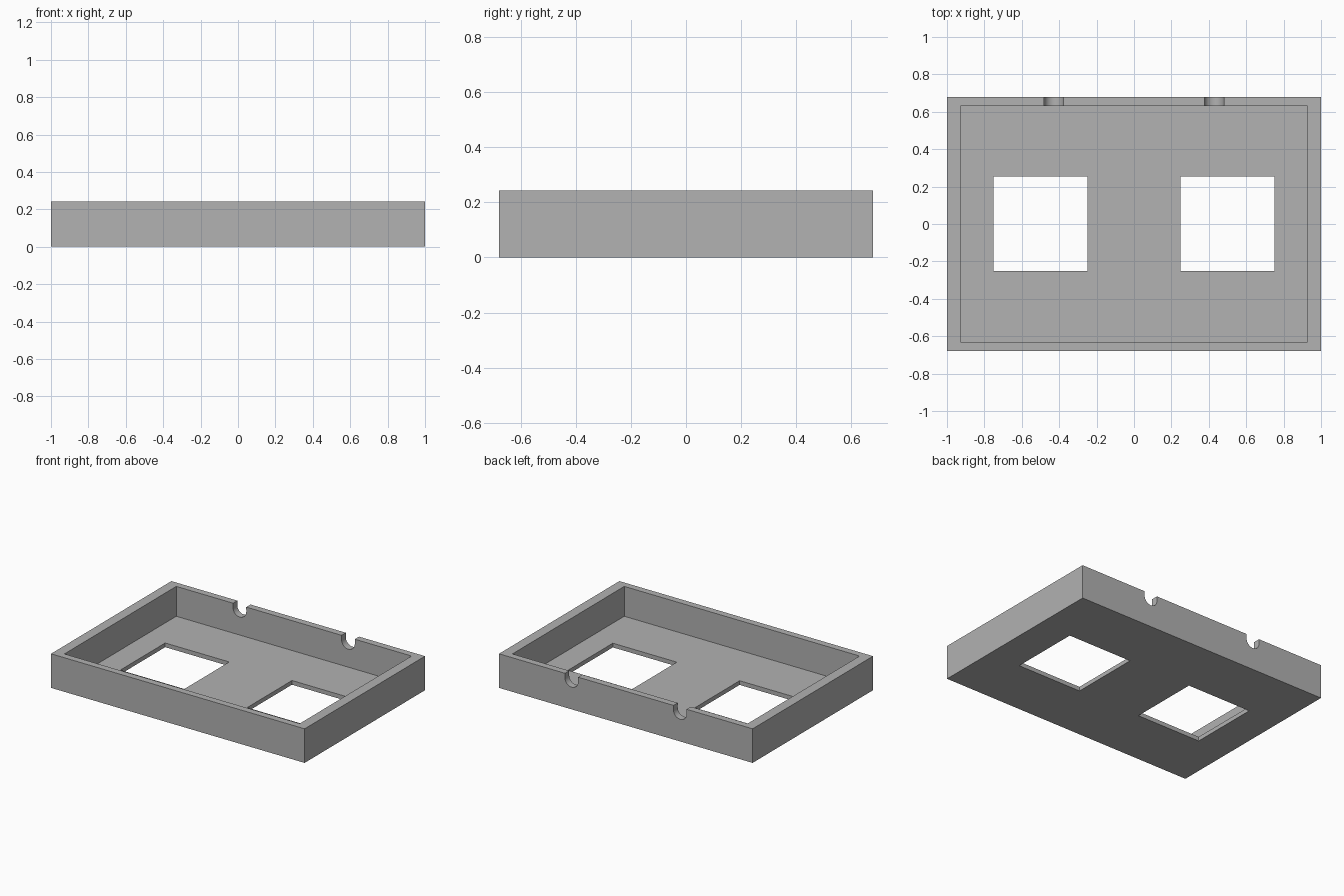
import bpy
import math

W, D, H = 2.0, 1.356, 0.243          # outer size
WALL_X, WALL_Y, FLOOR = 0.072, 0.048, 0.03
WINDOW_X, WINDOW_SIZE = 0.5, 0.505
NOTCH_X, NOTCH_R, NOTCH_Z = 0.428, 0.052, 0.21

if "Cube" in bpy.data.objects:
    bpy.data.objects.remove(bpy.data.objects["Cube"], do_unlink=True)

grey = bpy.data.materials.new("plain grey")
grey.use_nodes = True
colour = (0.445, 0.445, 0.445, 1)
grey.diffuse_color = colour
grey.node_tree.nodes["Principled BSDF"].inputs["Base Color"].default_value = colour


def box(name, size, centre):
    bpy.ops.mesh.primitive_cube_add(size=1, location=centre)
    obj = bpy.context.object
    obj.name = name
    obj.scale = size
    bpy.ops.object.transform_apply(location=False, rotation=False, scale=True)
    obj.data.materials.append(grey)
    return obj


def cut(target, cutter):
    cutter.hide_render = True
    mod = target.modifiers.new("cut", "BOOLEAN")
    mod.operation = "DIFFERENCE"
    mod.solver = "EXACT"
    mod.object = cutter
    bpy.context.view_layer.objects.active = target
    bpy.ops.object.modifier_apply(modifier=mod.name)
    bpy.data.objects.remove(cutter, do_unlink=True)


# Open tray
tray = box("tray", (W, D, H), (0, 0, H / 2))
cut(tray, box("cavity_cutter", (W - 2 * WALL_X, D - 2 * WALL_Y, H),
              (0, 0, FLOOR + H / 2)))

for side in (-1, 1):
    # Square window through the floor
    cut(tray, box("window_cutter", (WINDOW_SIZE, WINDOW_SIZE, 0.2),
                  (side * WINDOW_X, 0.002, 0)))

    # Round-bottomed cable notch in the back wall
    y = D / 2 - WALL_Y / 2
    bpy.ops.mesh.primitive_cylinder_add(
        vertices=48, radius=NOTCH_R, depth=0.15,
        location=(side * NOTCH_X, y, NOTCH_Z), rotation=(math.pi / 2, 0, 0))
    notch = bpy.context.object
    notch.name = "notch_cutter"
    notch.data.materials.append(grey)
    # Raise the upper half so the sides run straight up
    for v in notch.data.vertices:
        if v.co.y > 0.001:
            v.co.y += 0.1
    cut(tray, notch)

bpy.ops.object.select_all(action="DESELECT")
tray.select_set(True)
bpy.context.view_layer.objects.active = tray
bpy.ops.object.shade_smooth_by_angle(angle=math.radians(30))
